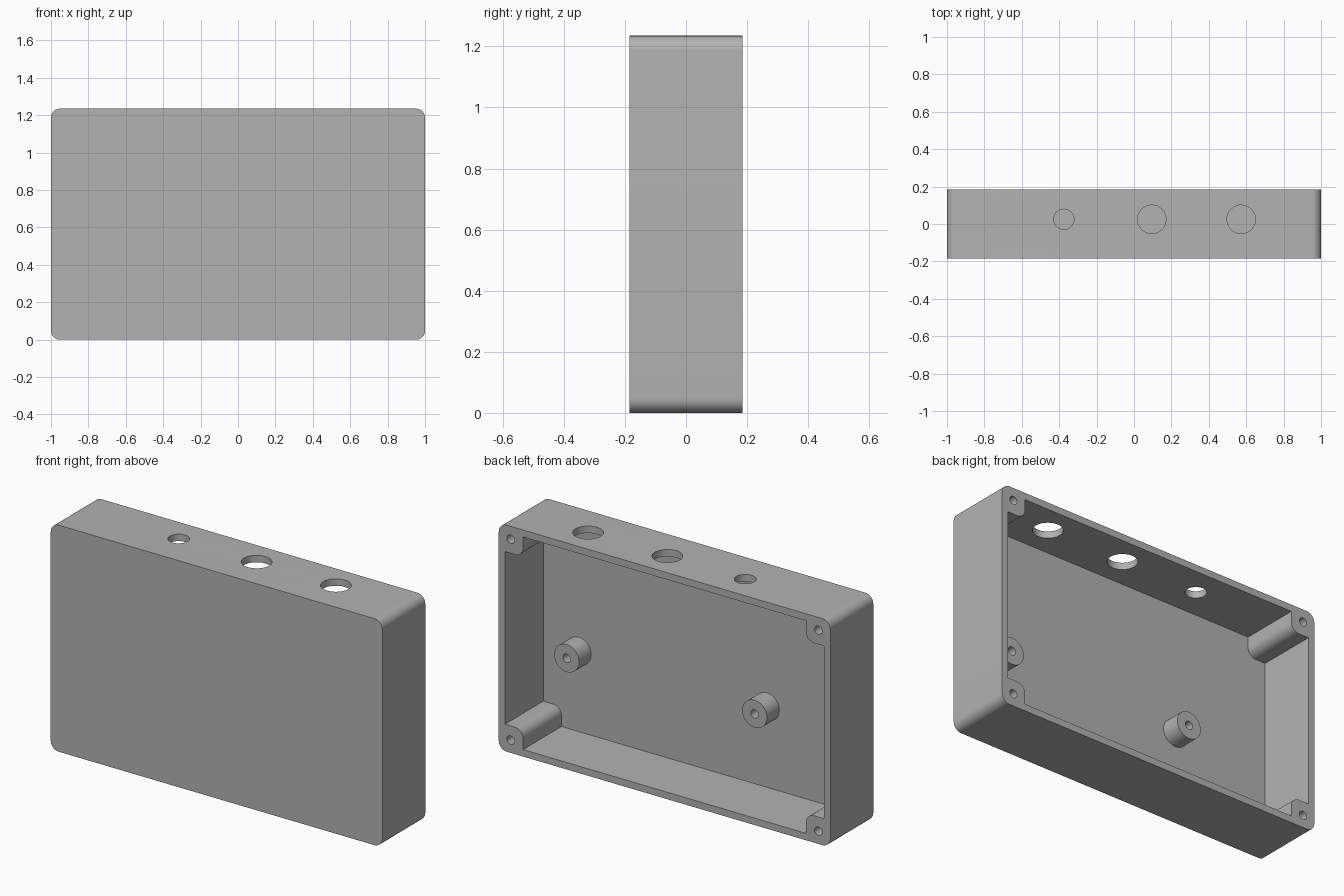
import bpy, bmesh, math
from mathutils import Matrix, Vector

old = bpy.data.objects.get("Cube")
if old:
    bpy.data.objects.remove(old, do_unlink=True)

# Overall sizes
HX, HY, HZ = 1.0, 0.185, 0.6175
WALL, FLOOR = 0.038, 0.04
POST, POST_R, CORNER_R = 0.147, 0.05, 0.048
INNER_Y = -HY + FLOOR

grey = bpy.data.materials.new("plain_grey")
grey.use_nodes = True
grey.diffuse_color = (0.448, 0.448, 0.448, 1)
grey.node_tree.nodes["Principled BSDF"].inputs["Base Color"].default_value = grey.diffuse_color


def finish(bm, name):
    bmesh.ops.recalc_face_normals(bm, faces=bm.faces)
    mesh = bpy.data.meshes.new(name)
    bm.to_mesh(mesh)
    bm.free()
    mesh.materials.append(grey)
    obj = bpy.data.objects.new(name, mesh)
    bpy.context.collection.objects.link(obj)
    return obj


def prism(name, outline, y0, y1):
    """Extrude an x-z outline from y0 to y1."""
    bm = bmesh.new()
    face = bm.faces.new([bm.verts.new((x, y0, z + HZ)) for x, z in outline])
    ext = bmesh.ops.extrude_face_region(bm, geom=[face])
    moved = [v for v in ext["geom"] if isinstance(v, bmesh.types.BMVert)]
    bmesh.ops.translate(bm, verts=moved, vec=(0, y1 - y0, 0))
    return finish(bm, name)


def cylinder(name, start, end, radius, sides=48):
    start, end = Vector(start), Vector(end)
    axis = end - start
    turn = axis.to_track_quat("Z", "Y").to_matrix().to_4x4()
    bm = bmesh.new()
    bmesh.ops.create_cone(bm, cap_ends=True, segments=sides, radius1=radius, radius2=radius,
                          depth=axis.length, matrix=Matrix.Translation((start + end) / 2) @ turn)
    return finish(bm, name)


def arc(cx, cz, r, a0, a1, steps=12):
    angles = [math.radians(a0 + (a1 - a0) * i / steps) for i in range(steps + 1)]
    return [(cx + r * math.cos(a), cz + r * math.sin(a)) for a in angles]


def four_corners(quarter):
    """Mirror one corner's points into a closed outline."""
    loop = []
    for sx, sz in ((1, 1), (-1, 1), (-1, -1), (1, -1)):
        pts = quarter if sx * sz > 0 else quarter[::-1]
        loop += [(sx * x, sz * z) for x, z in pts]
    return loop


def cut(target, cutter):
    mod = target.modifiers.new("cut", "BOOLEAN")
    mod.operation, mod.solver, mod.object = "DIFFERENCE", "EXACT", cutter
    cutter.hide_render = True
    activate(target)
    bpy.ops.object.modifier_apply(modifier=mod.name)
    bpy.data.objects.remove(cutter, do_unlink=True)


def activate(obj):
    bpy.ops.object.select_all(action="DESELECT")
    obj.select_set(True)
    bpy.context.view_layer.objects.active = obj


def smooth(obj):
    activate(obj)
    bpy.ops.object.shade_smooth_by_angle(angle=math.radians(30))


# Enclosure shell with rounded upright corners
outer = four_corners(arc(HX - CORNER_R, HZ - CORNER_R, CORNER_R, 0, 90))
shell = prism("enclosure_shell", outer, -HY, HY)

# Cavity open at the back, leaving a rounded screw post in each corner
px, pz = HX - POST, HZ - POST
quarter = [(HX - WALL, pz)] + arc(px + POST_R, pz + POST_R, POST_R, -90, -180) + [(px, HZ - WALL)]
cut(shell, prism("cavity_cutter", four_corners(quarter), INNER_Y, HY + 0.1))

# Screw holes in the corner posts
for sx in (-1, 1):
    for sz in (-1, 1):
        x, z = sx * (HX - 0.072), HZ + sz * (HZ - 0.07)
        cut(shell, cylinder("screw_cutter", (x, HY - 0.22, z), (x, HY + 0.1, z), 0.023, 24))

# Round openings through the top wall
for x, r in ((-0.375, 0.054), (0.095, 0.076), (0.573, 0.076)):
    cut(shell, cylinder("opening_cutter", (x, 0.025, 2 * HZ - 0.1), (x, 0.025, 2 * HZ + 0.1), r))
smooth(shell)

# Mounting bosses on the inside of the front panel
for side, x in (("left", 0.748), ("right", -0.386)):
    z, tip = 0.478, INNER_Y + 0.105
    boss = cylinder(side + "_mounting_boss", (x, INNER_Y - 0.01, z), (x, tip, z), 0.075)
    cut(boss, cylinder("boss_cutter", (x, INNER_Y + 0.005, z), (x, tip + 0.05, z), 0.023, 24))
    smooth(boss)
